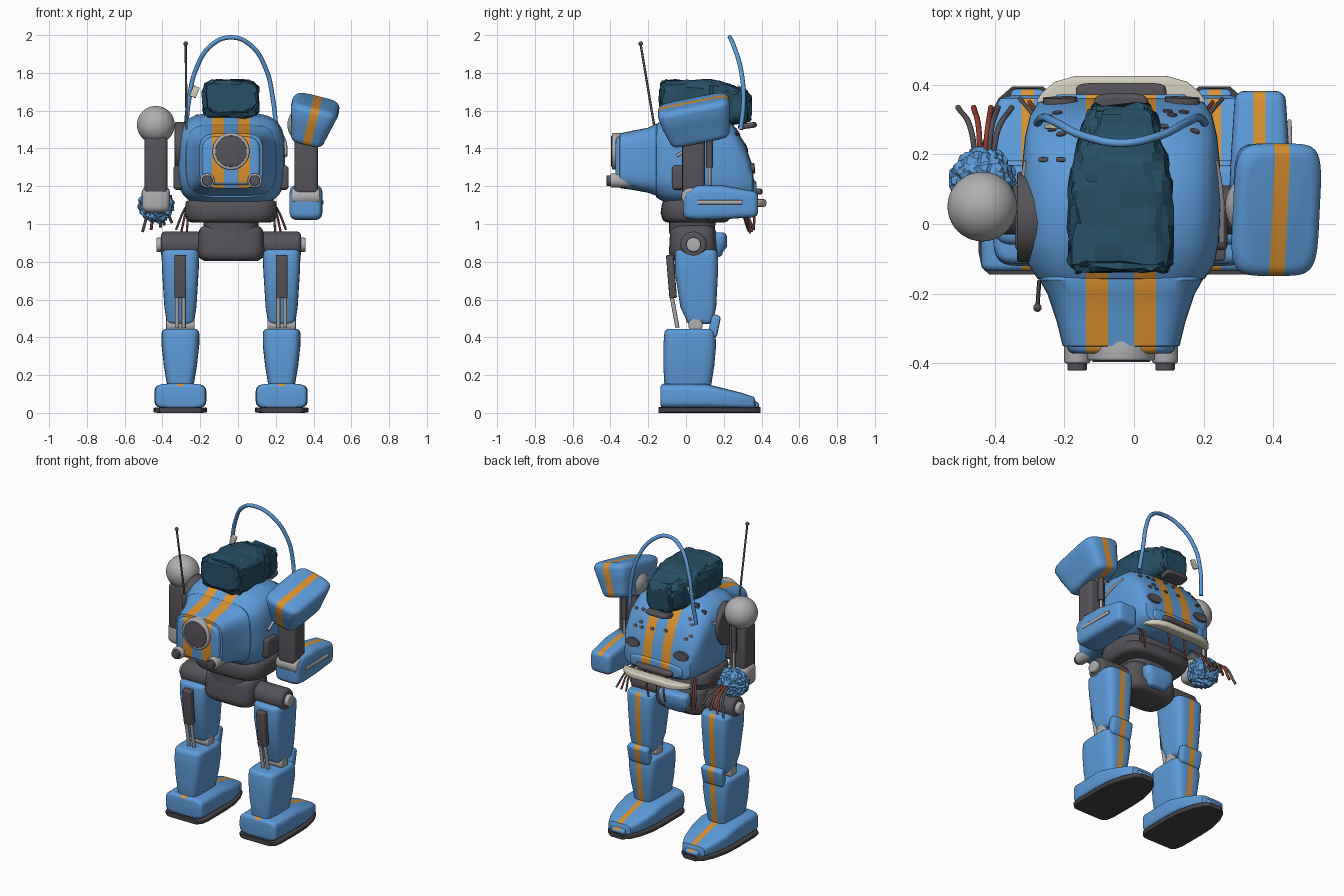
import bpy, bmesh, math, random
from mathutils import Vector

random.seed(4)
if "Cube" in bpy.data.objects:
    bpy.data.objects.remove(bpy.data.objects["Cube"])

CX = -0.037          # body symmetry plane
smooth_parts = []


def material(name, r, g, b):
    m = bpy.data.materials.new(name)
    m.use_nodes = True
    m.diffuse_color = (r, g, b, 1)
    m.node_tree.nodes["Principled BSDF"].inputs["Base Color"].default_value = (r, g, b, 1)
    return m


BLUE = material("blue paint", .11, .335, .70)
ORANGE = material("orange paint", .72, .29, .03)
DARK = material("dark metal", .095, .088, .10)
LIGHT = material("light metal", .43, .43, .45)
TEAL = material("crumpled teal", .018, .078, .13)
CREAM = material("cream panel", .66, .63, .52)
RED = material("red wire", .27, .05, .03)
BLACK = material("black rubber", .058, .054, .06)


def finish(name, bm, mats, smooth=True, loc=(0, 0, 0), rot=(0, 0, 0)):
    me = bpy.data.meshes.new(name)
    bm.to_mesh(me)
    bm.free()
    for m in mats:
        me.materials.append(m)
    ob = bpy.data.objects.new(name, me)
    ob.location, ob.rotation_euler = loc, rot
    bpy.context.collection.objects.link(ob)
    if smooth:
        smooth_parts.append(ob)
    return ob


def loft(name, axis, secs, mat, p=5, r=0.0, n=40, steps=1, stripes=(), rule=None,
         jitter=0, loc=(0, 0, 0), rot=(0, 0, 0)):
    """Skin rounded sections (t, centre u, half u, low v, high v) along an axis."""
    rows = []
    for a, b in zip(secs, secs[1:]):
        for i in range(steps):
            f = i / steps
            rows.append([x + (y - x) * f for x, y in zip(a, b)])
    rows.append(list(secs[-1]))
    if r:                                   # rounded ends
        def cap(row, sign):
            out = []
            for k in range(4):
                a = math.pi / 2 * k / 4
                d = r * (1 - math.sin(a))
                t, u, h, lo, hi = row
                out.append([t + sign * r * (1 - math.cos(a)), u, h - d, lo + d, hi - d])
            t, u, h, lo, hi = row
            return out + [[t + sign * r, u, h, lo, hi]]
        rows = cap(rows[0], 1) + rows[1:-1] + cap(rows[-1], -1)[::-1]
    bm = bmesh.new()
    rings = []
    for t, u, h, lo, hi in rows:
        ring = []
        for k in range(n):
            a = math.tau * (k + .5) / n
            c, s = math.cos(a), math.sin(a)
            pu = u + h * math.copysign(abs(c) ** (2 / p), c)
            pv = (lo + hi) / 2 + (hi - lo) / 2 * math.copysign(abs(s) ** (2 / p), s)
            co = {"x": (t, pu, pv), "y": (pu, t, pv), "z": (pu, pv, t)}[axis]
            ring.append(bm.verts.new(Vector(co) + Vector([random.uniform(-jitter, jitter) for _ in co])))
        rings.append(ring)
    for a, b in zip(rings, rings[1:]):
        for k in range(n):
            bm.faces.new((a[k], a[(k + 1) % n], b[(k + 1) % n], b[k]))
    bm.faces.new(rings[0])
    bm.faces.new(rings[-1])
    bmesh.ops.recalc_face_normals(bm, faces=bm.faces)
    for x in [e for s in stripes for e in s]:
        bmesh.ops.bisect_plane(bm, geom=bm.verts[:] + bm.edges[:] + bm.faces[:], dist=1e-5,
                               plane_co=(x, 0, 0), plane_no=(1, 0, 0))
    bm.normal_update()
    for f in bm.faces:
        x = f.calc_center_median().x
        if any(lo < x < hi for lo, hi in stripes) and (rule is None or rule(f.normal)):
            f.material_index = 1
    return finish(name, bm, [mat, ORANGE], not jitter, loc, rot)


def box(name, c, size, mat, r=.02, p=6, rot=(0, 0, 0), **kw):
    x, y, z = [s / 2 for s in size]
    return loft(name, "z", [(-z, 0, x, -y, y), (z, 0, x, -y, y)], mat, p, r, loc=c, rot=rot, **kw)


def drum(name, axis, a, b, u, v, rad, mat, r=.008):
    return loft(name, axis, [(a, u, rad, v - rad, v + rad), (b, u, rad, v - rad, v + rad)], mat, 2, r)


def cable(name, pts, rad, mat):
    cu = bpy.data.curves.new(name, "CURVE")
    cu.dimensions, cu.bevel_depth, cu.bevel_resolution = "3D", rad, 2
    cu.use_fill_caps, cu.resolution_u = True, 8
    sp = cu.splines.new("BEZIER")
    sp.bezier_points.add(len(pts) - 1)
    for bp, co in zip(sp.bezier_points, pts):
        bp.co, bp.handle_left_type, bp.handle_right_type = co, "AUTO", "AUTO"
    cu.materials.append(mat)
    ob = bpy.data.objects.new(name, cu)
    bpy.context.collection.objects.link(ob)


def ball(name, c, rad, mat, jitter=0):
    bm = bmesh.new()
    bmesh.ops.create_icosphere(bm, subdivisions=4, radius=rad)
    for v in bm.verts:
        v.co *= 1 + random.uniform(-jitter, jitter)
    return finish(name, bm, [mat], not jitter, c)


# Legs
for side, s in (("left", 1), ("right", -1)):
    x = CX + s * .268
    band = [(x - .018, x + .018)]
    foot = [(-.135, x, .134, .022, .155), (.1, x, .138, .022, .155), (.2, x, .132, .022, .13),
            (.3, x, .108, .022, .105), (.36, x, .08, .022, .085), (.388, x, .05, .022, .06)]
    loft(side + "_foot", "y", foot, BLUE, 4.5, .02, stripes=band, rule=lambda n: n.z > .35)
    loft(side + "_sole", "y", [(-.145, x, .11, 0, .03), (-.125, x, .132, 0, .03), (-.08, x, .141, 0, .03),
                               (.1, x, .142, 0, .03), (.2, x, .137, 0, .03), (.3, x, .113, 0, .03),
                               (.36, x, .084, 0, .03), (.394, x, .045, 0, .03)], BLACK, 8)
    loft(side + "_shin", "z", [(.13, x, .072, -.115, .135), (.25, x, .088, -.12, .15), (.36, x, .1, -.12, .16),
                               (.445, x, .1, -.115, .155)], BLUE, 4.5, .025, stripes=band, rule=lambda n: n.y > .3)
    loft(side + "_thigh", "z", [(.47, x, .075, 0, .145), (.56, x, .085, -.03, .16), (.75, x, .097, -.06, .17),
                                (.865, x, .1, -.06, .17)], BLUE, 4.5, .025, stripes=band, rule=lambda n: n.y > .3)
    box(side + "_knee_guard", (x, .15, .46), (.15, .05, .12), BLUE, .02, rot=(-.2, 0, 0),
        stripes=[(-.018, .018)], rule=lambda n: n.y > .3 or n.z > .3)
    drum(side + "_knee_joint", "x", x - .075, x + .075, .05, .465, .038, LIGHT)
    box(side + "_thigh_piston", (x, -.077, .722), (.062, .04, .228), DARK, .006, rot=(.08, 0, 0))
    for d in (-.018, .018):
        cable(side + "_piston_rod", [(x + d, -.08, .64), (x + d, -.045, .45)], .011, LIGHT)
    drum(side + "_hip", "x", *sorted((CX + s * .1, CX + s * .37)), .04, .89, .07, DARK, .02)
    drum(side + "_hip_hub", "x", *sorted((CX + s * .34, CX + s * .395)), .04, .89, .038, LIGHT)
    # Torso side fittings
    box(side + "_side_block", (CX + s * .28, -.02, 1.245), (.05, .11, .13), DARK)
    cable(side + "_side_trim", [(CX + s * .272, .18, 1.47), (CX + s * .288, .07, 1.43), (CX + s * .29, -.05, 1.36)],
          .008, LIGHT)
drum("right_shoulder_socket", "x", CX - .298, CX - .2, .02, 1.41, .13, DARK)

# Pelvis and waist
loft("pelvis", "z", [(.803, CX, .175, -.09, .165), (.86, CX, .18, -.09, .165), (.995, CX, .172, -.085, .16)],
     DARK, 4, .045)
loft("pelvis_guard", "z", [(.825, CX, .075, .12, .195), (.88, CX, .1, .12, .217), (.955, CX, .105, .12, .217)],
     BLUE, 3.5, .025)
loft("waist_neck", "z", [(.95, CX, .14, -.09, .15), (1.03, CX, .15, -.09, .16)], DARK, 3)
loft("waist_ring", "z", [(1.008, CX, .24, -.13, .235), (1.06, CX, .248, -.135, .25), (1.13, CX, .242, -.13, .24)],
     DARK, 3.5, .035)

# Torso and rear pack, with twin stripes
twin = [(CX - .1, CX - .037), (CX + .037, CX + .1)]
torso = loft("torso", "y", [
    (-.175, CX, .2, 1.17, 1.49), (-.157, CX, .24, 1.14, 1.53), (-.115, CX, .268, 1.115, 1.557),
    (-.05, CX, .281, 1.1, 1.578), (.04, CX, .286, 1.095, 1.59), (.17, CX, .284, 1.1, 1.575),
    (.25, CX, .276, 1.105, 1.525), (.31, CX, .262, 1.115, 1.43), (.35, CX, .237, 1.13, 1.315),
    (.372, CX, .19, 1.145, 1.23)],
    BLUE, 3.7, .012, n=56, stripes=twin, rule=lambda n: n.z > .1 or n.y > .5)
loft("rear_pack", "y", [(-.372, CX, .155, 1.205, 1.465), (-.35, CX, .168, 1.19, 1.48), (-.28, CX, .185, 1.18, 1.495),
                        (-.2, CX, .212, 1.165, 1.51), (-.14, CX, .235, 1.15, 1.53)],
     BLUE, 4.5, .02, stripes=twin, rule=lambda n: n.z > -.3)
drum("exhaust_ring", "y", -.392, -.33, CX, 1.385, .098, LIGHT)
drum("exhaust_core", "y", -.396, -.34, CX, 1.385, .083, DARK, .003)
for s in (-1, 1):
    drum("nozzle_case", "y", -.4, -.27, CX + s * .126, 1.23, .038, LIGHT)
    drum("nozzle", "y", -.42, -.35, CX + s * .126, 1.23, .028, DARK, .004)

# Crumpled canopy
loft("canopy", "y", [(-.138, CX, .13, 1.6, 1.745), (-.11, CX, .15, 1.56, 1.765), (.1, CX, .15, 1.54, 1.765),
                     (.2, CX, .13, 1.53, 1.75), (.31, CX, .1, 1.53, 1.715), (.342, CX, .08, 1.55, 1.68)],
     TEAL, 4, n=26, steps=4, jitter=.008)
box("canopy_lip", (CX, .325, 1.52), (.16, .1, .03), DARK, .012, p=4, rot=(.15, 0, 0))

# Chin ledge and bumper
box("chin_ledge", (CX, .365, 1.172), (.26, .08, .034), DARK, .014)
loft("bumper", "x", [(CX - .24, .345, .012, 1.1, 1.12), (CX - .225, .357, .022, 1.095, 1.125),
                     (CX - .19, .378, .03, 1.092, 1.13), (CX - .13, .39, .035, 1.09, 1.132),
                     (CX + .13, .39, .035, 1.09, 1.132), (CX + .19, .378, .03, 1.092, 1.13),
                     (CX + .225, .357, .022, 1.095, 1.125), (CX + .24, .345, .012, 1.1, 1.12)], CREAM, 4)

# Lamps and dents laid on the torso front
bpy.context.view_layer.update()


def plate(name, x, z, w, h, thick=.005):
    hit, co, nrm, _ = torso.ray_cast(Vector((x, 1, z)), Vector((0, -1, 0)))
    if hit:
        ob = loft(name, "z", [(-.02, 0, w, -h, h), (thick, 0, w, -h, h)], DARK, 2, n=20, loc=co)
        ob.rotation_euler = nrm.to_track_quat("Z", "Y").to_euler()


for s in (-1, 1):
    plate("lamp", CX + s * .175, 1.295, .05, .028, .012)
for i in range(14):
    plate("dent", CX + random.uniform(-.22, .22), random.uniform(1.37, 1.51), .014, .01)
for x, z in ((-.26, 1.52), (-.21, 1.555)):
    box("top_dent", (x, .185, z), (.028, .013, .05), DARK, .004)

# Left arm, intact
loft("left_shoulder_pad", "z", [(-.112, 0, .093, -.16, .165), (0, 0, .111, -.182, .182), (.103, 0, .128, -.192, .195)],
     BLUE, 5, .035, stripes=[(-.02, .025)], loc=(.392, .053, 1.548), rot=(.2, .24, 0))
ball("left_shoulder_ball", (.361, .05, 1.525), .1, LIGHT)
box("left_upper_arm", (.361, .04, 1.32), (.125, .12, .32), DARK, .02)
loft("left_forearm", "y", [(-.015, .358, .086, 1.025, 1.18), (.06, .36, .088, 1.02, 1.208), (.2, .362, .084, 1.025, 1.203),
                           (.382, .362, .074, 1.035, 1.175)], BLUE, 5, .03, stripes=[(.343, .377)],
     rule=lambda n: n.z > .3)
drum("left_elbow", "x", .283, .435, .022, 1.145, .046, LIGHT, .015)
box("left_forearm_rail", (.446, .18, 1.115), (.014, .24, .022), LIGHT, .005)

# Right arm, torn open
ball("right_shoulder_ball", (-.435, .05, 1.525), .1, LIGHT)
box("right_upper_arm", (-.435, .04, 1.31), (.122, .12, .3), DARK, .02)
box("right_elbow", (-.435, .045, 1.13), (.15, .13, .14), LIGHT, .035, p=4)
ball("right_torn_sleeve", (-.433, .125, 1.1), .092, BLUE, .1)
for x in (.361, -.435):
    cable("arm_piston", [(x, .125, 1.5), (x, .125, 1.3)], .018, DARK)
    cable("arm_piston_rod", [(x, .125, 1.32), (x, .125, 1.18)], .009, LIGHT)

# Loose wires
for i, x in enumerate((-.505, -.46, -.41, -.39, -.35)):
    m = RED if i in (1, 2) else DARK
    cable("arm_wire", [(-.43 + (i - 2) * .012, .18, 1.1), ((x - .43) / 2, .27, 1.09), (x, .335, .96 + .012 * i)], .008, m)
for s in (-1, 1):
    for i in range(3):
        cable("body_wire", [(CX + s * (.19 + .012 * i), .25, 1.12), (CX + s * (.22 + .015 * i), .31, 1.07),
                            (CX + s * (.235 + .028 * i), .34 + .01 * i, .95 + .01 * i)], .006, RED if i == 1 else DARK)
for x in (-.1, .02):
    cable("chin_wire", [(x, .34, 1.14), (x + .01, .36, 1.05), (x, .36, .97)], .006, RED)

# Overhead hoop and antenna
hoop = [(.24, .29, 1.5), (.222, .305, 1.66), (.185, .29, 1.82), (.1, .25, 1.95)]
arch = [(CX + x, y, z) for x, y, z in hoop]
cable("hoop", arch + [(CX, .232, 1.988)] + [(2 * CX - x, y, z) for x, y, z in arch[::-1]], .012, BLUE)
cable("antenna", [(-.272, -.165, 1.5), (-.277, -.24, 1.95)], .006, DARK)
ball("antenna_tip", (-.277, -.24, 1.955), .012, DARK)
box("hoop_shard", (-.23, .28, 1.7), (.035, .015, .06), CREAM, .004, rot=(0, .4, 0))

# Shading
bpy.ops.object.select_all(action="DESELECT")
for ob in smooth_parts:
    ob.select_set(True)
bpy.context.view_layer.objects.active = torso
bpy.ops.object.shade_smooth_by_angle(angle=math.radians(40))
